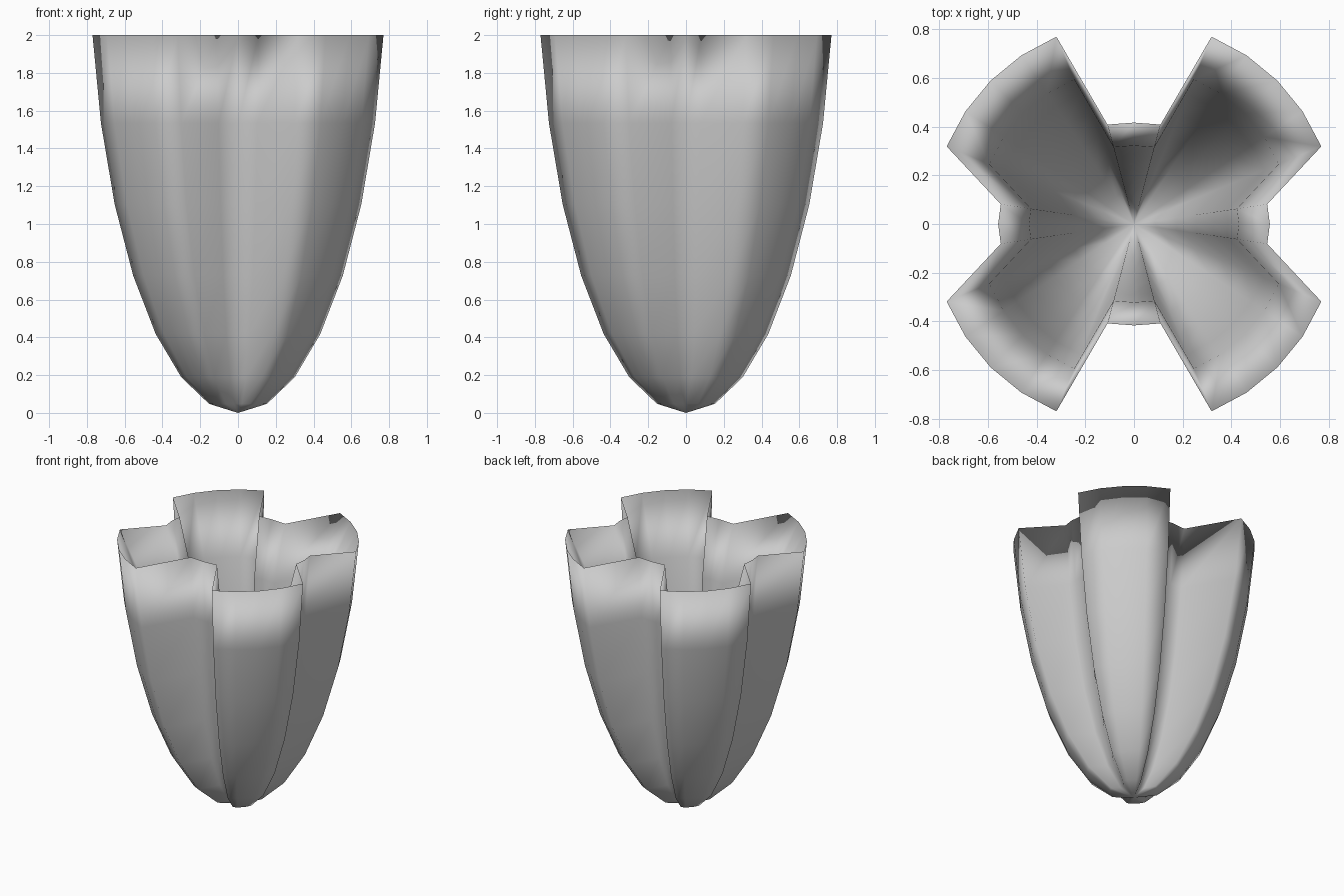
import bpy, bmesh
from math import sin, cos, radians

if "Cube" in bpy.data.objects:
    bpy.data.objects.remove(bpy.data.objects["Cube"])

SEGS, STEP = 32, 11.25          # sphere resolution
RINGS = 7                       # rings kept from the lower cap
R, H = 0.85, 2 / (1 - cos(radians(STEP * RINGS)))
INNER = 0.82                    # lining size relative to the outside


def ring_point(ring, seg, scale=1.0):
    """Point on the ellipsoid, pulled inward where a groove runs."""
    a, t = radians(ring * STEP), radians(seg * STEP)
    x, y = R * sin(a) * cos(t), R * sin(a) * sin(t)
    if (seg + 1) % 8 <= 2:      # three columns per groove
        x, y = x * 0.67, y * 0.50
    return x * scale, y * scale, 2 - (2 - H * (1 - cos(a))) * (0.5 + scale / 2)


def skin(bm, tip, rings, inside):
    """Fan from the tip, then quads between the rings."""
    for s in range(SEGS):
        e = (s + 1) % SEGS
        loops = [(tip, rings[0][e], rings[0][s])]
        loops += [(lo[s], lo[e], hi[e], hi[s]) for lo, hi in zip(rings, rings[1:])]
        for loop in loops:
            bm.faces.new(loop[::-1] if inside else loop).smooth = True


bm = bmesh.new()


def make_ring(n, scale=1.0):
    return [bm.verts.new(ring_point(n, s, scale)) for s in range(SEGS)]


# outside wall and lining share one sharp rim
outer = [make_ring(n) for n in range(1, RINGS + 1)]
inner = [make_ring(n, INNER) for n in range(1, RINGS)] + [outer[-1]]
skin(bm, bm.verts.new(ring_point(0, 0)), outer, False)
skin(bm, bm.verts.new(ring_point(0, 0, INNER)), inner, True)
mesh = bpy.data.meshes.new("lobed_cup")
bm.to_mesh(mesh)
bm.free()
cup = bpy.data.objects.new("lobed_cup", mesh)
bpy.context.collection.objects.link(cup)
